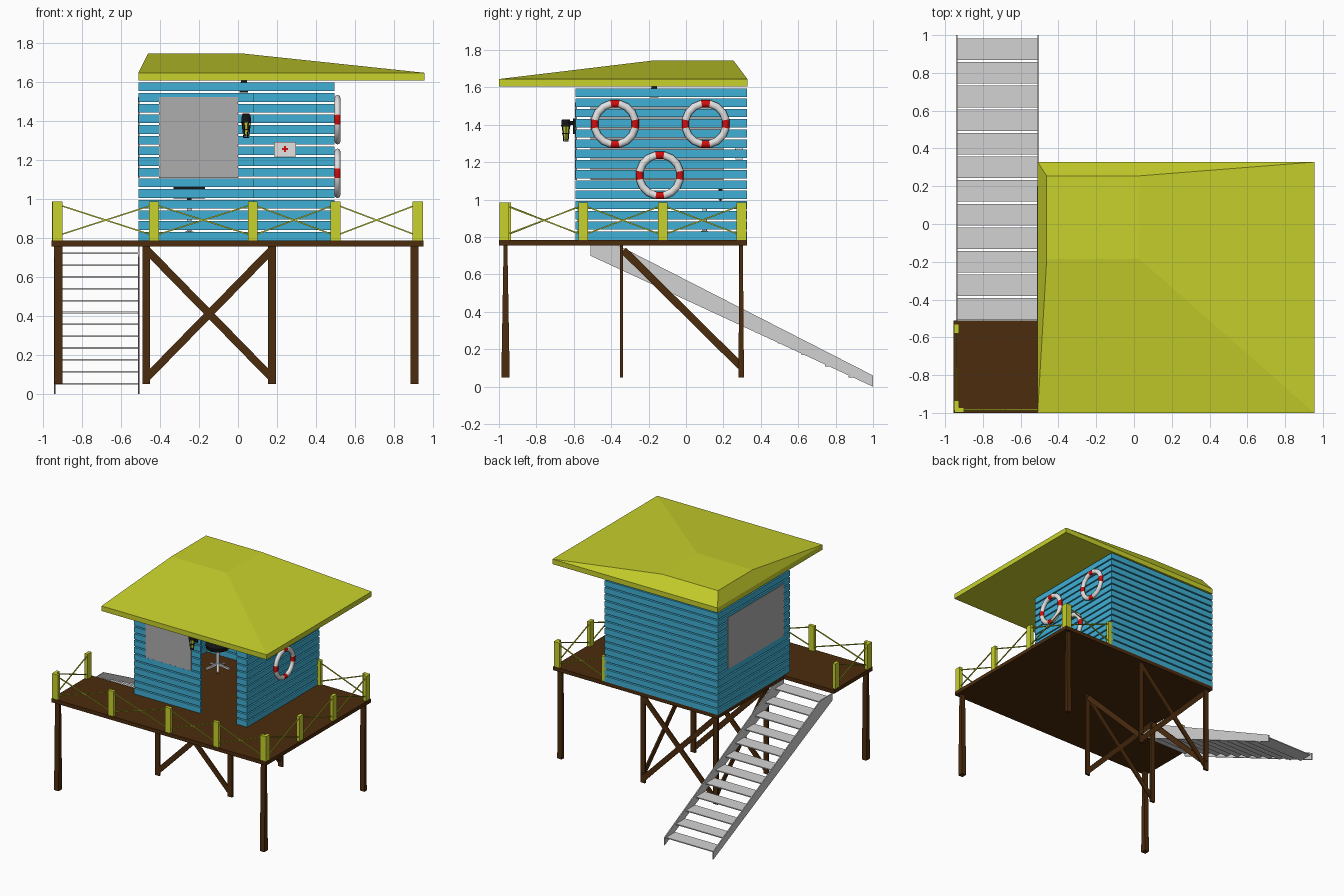
import bpy, bmesh, math
from mathutils import Vector, Matrix

if "Cube" in bpy.data.objects:
    bpy.data.objects.remove(bpy.data.objects["Cube"])


def material(name, r, g, b):
    m = bpy.data.materials.new(name)
    m.use_nodes = True
    m.diffuse_color = (r, g, b, 1)
    m.node_tree.nodes["Principled BSDF"].inputs["Base Color"].default_value = (r, g, b, 1)
    return m


YELLOW = material("lime yellow", 0.58, 0.64, 0.025)
BROWN = material("dark brown wood", 0.072, 0.025, 0.004)
BLUE = material("sky blue paint", 0.05, 0.43, 0.66)
PANE = material("window grey", 0.42, 0.42, 0.42)
METAL = material("light grey metal", 0.65, 0.65, 0.65)
WHITE = material("white", 0.76, 0.76, 0.76)
RED = material("signal red", 0.65, 0.004, 0.004)
BLACK = material("black", 0.008, 0.008, 0.008)


def finish(name, bm, *mats):
    bmesh.ops.recalc_face_normals(bm, faces=bm.faces)
    me = bpy.data.meshes.new(name)
    bm.to_mesh(me)
    bm.free()
    for m in mats:
        me.materials.append(m)
    ob = bpy.data.objects.new(name, me)
    bpy.context.collection.objects.link(ob)
    return ob


def box(bm, lo, hi):
    lo, hi = Vector(lo), Vector(hi)
    mat = Matrix.Translation((lo + hi) / 2) @ Matrix.Diagonal((*(hi - lo), 1))
    return bmesh.ops.create_cube(bm, size=1, matrix=mat)["verts"]


def beam(bm, p, q, thin, width, thick):
    """Bar from p to q; 'thin' is the direction of its thickness."""
    p, q, thin = Vector(p), Vector(q), Vector(thin).normalized()
    d = (q - p).normalized()
    w = d.cross(thin).normalized()
    rot = Matrix((w, thin, d)).transposed().to_4x4()
    size = Matrix.Diagonal((width, thick, (q - p).length, 1))
    bmesh.ops.create_cube(bm, size=1, matrix=Matrix.Translation((p + q) / 2) @ rot @ size)


def cone(bm, x, y, z0, z1, r0, r1, n=12):
    bmesh.ops.create_cone(bm, cap_ends=True, segments=n, radius1=r0, radius2=r1,
                          depth=z1 - z0, matrix=Matrix.Translation((x, y, (z0 + z1) / 2)))


def extrude_profile(bm, pts, vec):
    face = bm.faces.new([bm.verts.new(p) for p in pts])
    new = bmesh.ops.extrude_face_region(bm, geom=[face])["geom"]
    bmesh.ops.translate(bm, vec=vec, verts=[v for v in new if isinstance(v, bmesh.types.BMVert)])


FLOOR, EAVE = 0.785, 1.605
X0, X1, Y0, Y1 = -0.51, 0.495, -0.59, 0.325

# L-shaped deck, leaving room for the stairs
bm = bmesh.new()
outline = [(-0.955, -1), (0.95, -1), (0.95, Y1), (X0, Y1), (X0, -0.51), (-0.955, -0.51)]
extrude_profile(bm, [(x, y, 0.755) for x, y in outline], (0, 0, 0.03))
finish("deck", bm, BROWN)

# Outer legs, flared towards the ground
bm = bmesh.new()
for x, y, top, foot in ((-0.92, -0.965, 0.02, 0.045), (0.905, -0.965, 0.02, 0.045),
                        (0.905, 0.295, 0.018, 0.03)):
    for v in box(bm, (x - 0.02, y - 0.5, 0.05), (x + 0.02, y + 0.5, 0.76)):
        v.co.y = y + (v.co.y - y) * (top if v.co.z > 0.4 else foot)
finish("outer_legs", bm, BROWN)

# Inner braced frame
bm = bmesh.new()
L, R, F, B = -0.47, 0.175, -0.345, 0.292
for y in (F, B):
    for x in (L, R):
        box(bm, (x - 0.02, y - 0.008, 0.05), (x + 0.02, y + 0.008, 0.76))
    beam(bm, (L, y, 0.08), (R, y, 0.74), (0, 1, 0), 0.04, 0.012)
    beam(bm, (L, y, 0.74), (R, y, 0.08), (0, 1, 0), 0.04, 0.012)
for x in (L, R):
    beam(bm, (x, F + 0.01, 0.73), (x, B, 0.11), (1, 0, 0), 0.04, 0.012)
finish("braced_frame", bm, BROWN)

# Hut walls from spaced boards, split around openings
BOARDS = 15
PITCH = (EAVE - FLOOR) / BOARDS


def wall(name, along_x, a0, a1, c0, c1, openings=()):
    bm = bmesh.new()
    for i in range(BOARDS):
        z = FLOOR + i * PITCH
        cuts = [a0]
        for o0, o1, z0, z1 in openings:
            if z0 < z + PITCH / 2 < z1:
                cuts += [o0, o1]
        cuts.append(a1)
        for s, e in zip(cuts[::2], cuts[1::2]):
            lo, hi = ((s, c0), (e, c1)) if along_x else ((c0, s), (c1, e))
            box(bm, (*lo, z), (*hi, z + PITCH - 0.010))
    finish(name, bm, BLUE)


T = 0.02
WZ = (1.105, 1.52)
wall("front_wall", True, X0, X1, Y0, Y0 + T, [(-0.40, -0.005, *WZ), (0.08, 0.40, 0.7, 1.53)])
wall("back_wall", True, X0, X1, Y1 - T, Y1)
wall("right_side_wall", False, Y0 + T, Y1 - T, X0, X0 + T, [(-0.505, 0.195, *WZ)])
wall("left_side_wall", False, Y0 + T, Y1 - T, X1 - T, X1)

bm = bmesh.new()
box(bm, (-0.405, Y0 - 0.003, WZ[0]), (0, Y0 + 0.006, WZ[1]))
finish("front_window", bm, PANE)
bm = bmesh.new()
box(bm, (X0 - 0.003, -0.51, WZ[0]), (X0 + 0.006, 0.20, WZ[1]))
finish("side_window", bm, PANE)

# Roof: fascia slab with an off-centre hipped top
bm = bmesh.new()
box(bm, (X0, -1, EAVE), (0.955, 0.328, 1.645))
top = max(bm.faces, key=lambda f: f.calc_center_median().z)
hip = bmesh.ops.extrude_face_region(bm, geom=[top])["geom"]
bmesh.ops.delete(bm, geom=[top], context="FACES_ONLY")
for v in (g for g in hip if isinstance(g, bmesh.types.BMVert)):
    v.co = (0.03 if v.co.x > 0 else -0.462, 0.255 if v.co.y > 0 else -0.185, 1.743)
finish("roof", bm, YELLOW)


# Railings: posts with crossed wires
def railing(name, along_x, stops, c):
    bm = bmesh.new()

    def at(a, z):
        return (a, c, z) if along_x else (c, a, z)
    thin = (0, 1, 0) if along_x else (1, 0, 0)
    for a in stops:
        beam(bm, at(a, FLOOR), at(a, 0.985), thin, 0.05, 0.026)
    for a, b in zip(stops, stops[1:]):
        beam(bm, at(a, 0.81), at(b, 0.97), thin, 0.007, 0.007)
        beam(bm, at(a, 0.97), at(b, 0.81), thin, 0.007, 0.007)
    finish(name, bm, YELLOW)


railing("front_railing", True, (-0.925, -0.43, 0.075, 0.5, 0.92), -0.984)
railing("left_railing", False, (-0.97, -0.55, -0.125, 0.295), 0.934)
railing("right_railing", False, (-0.96, -0.555), -0.94)
railing("back_railing", True, (0.5, 0.92), 0.31)

# Stairs
bm = bmesh.new()
side = [(-0.51, 0.755), (-0.51, 0.70), (1, 0), (1, 0.06), (-0.36, 0.755)]
for x in (-0.942, -0.512):
    extrude_profile(bm, [(x, y, z) for y, z in side], (0.008, 0, 0))
finish("stair_stringers", bm, METAL)
bm = bmesh.new()
for i in range(12):
    y, z = -0.45 + 0.125 * i, 0.72 - 0.0607 * i
    box(bm, (-0.936, y - 0.057, z - 0.004), (-0.51, y + 0.057, z + 0.004))
finish("stair_treads", bm, METAL)


# Life rings, one red band on each quarter
def life_ring(name, y, z, n=16, m=8):
    bm = bmesh.new()
    rows = []
    for i in range(n):
        a = math.tau * (i + 0.5) / n
        row = []
        for j in range(m):
            t = math.tau * j / m
            r = 0.11 + 0.02 * math.cos(t)
            row.append(bm.verts.new((0.51 + 0.016 * math.sin(t),
                                     y + r * math.cos(a), z + r * math.sin(a))))
        rows.append(row)
    for i in range(n):
        p, q = rows[i - 1], rows[i]
        for j in range(m):
            f = bm.faces.new((p[j - 1], q[j - 1], q[j], p[j]))
            f.material_index = int(i % 4 == 0)
            f.smooth = True
    finish(name, bm, WHITE, RED)


for k, (y, z) in enumerate(((-0.38, 1.405), (0.105, 1.405), (-0.14, 1.13))):
    life_ring(f"life_ring_{k + 1}", y, z)

# Caged wall lantern
lx, ly = 0.042, -0.642
bm = bmesh.new()
cone(bm, lx, ly, 1.32, 1.40, 0.011, 0.018)
finish("lantern_glass", bm, YELLOW)
bm = bmesh.new()
cone(bm, lx, ly, 1.39, 1.43, 0.026, 0.022)
box(bm, (lx - 0.018, -0.603, 1.35), (lx + 0.018, -0.59, 1.435))
box(bm, (lx - 0.006, ly, 1.40), (lx + 0.006, -0.59, 1.42))
for i in range(6):
    a = math.tau * i / 6
    c, s = math.cos(a), math.sin(a)
    beam(bm, (lx + 0.013 * c, ly + 0.013 * s, 1.312), (lx + 0.023 * c, ly + 0.023 * s, 1.40),
         (-s, c, 0), 0.004, 0.004)
cone(bm, lx, ly, 1.31, 1.316, 0.014, 0.014)
cone(bm, lx, ly, 1.352, 1.357, 0.020, 0.020)
finish("lantern_cage", bm, BLACK)

# Ceiling lamp
bm = bmesh.new()
cone(bm, 0.03, -0.17, 1.545, EAVE, 0.022, 0.015)
finish("ceiling_lamp", bm, BLACK)

# First aid box on the inside of the back wall
bm = bmesh.new()
box(bm, (0.185, 0.265, 1.215), (0.298, Y1 - T, 1.29))
finish("first_aid_box", bm, WHITE)
bm = bmesh.new()
for w, h in ((0.016, 0.005), (0.005, 0.016)):
    box(bm, (0.241 - w, 0.262, 1.255 - h), (0.241 + w, 0.266, 1.255 + h))
finish("red_cross", bm, RED)

# Swivel chair
cx, cy = -0.25, 0.1
bm = bmesh.new()
cone(bm, cx, cy, 0.96, 0.99, 0.085, 0.09, 16)
box(bm, (cx - 0.08, cy + 0.075, 1.0), (cx + 0.08, cy + 0.095, 1.10))
box(bm, (cx - 0.012, cy + 0.08, 0.96), (cx + 0.012, cy + 0.09, 1.02))
finish("chair_seat", bm, BLACK)
bm = bmesh.new()
cone(bm, cx, cy, 0.81, 0.96, 0.012, 0.012)
for i in range(5):
    a = math.tau * i / 5 + 0.3
    c, s = math.cos(a), math.sin(a)
    beam(bm, (cx, cy, 0.83), (cx + 0.09 * c, cy + 0.09 * s, 0.80), (-s, c, 0), 0.014, 0.016)
finish("chair_base", bm, METAL)
